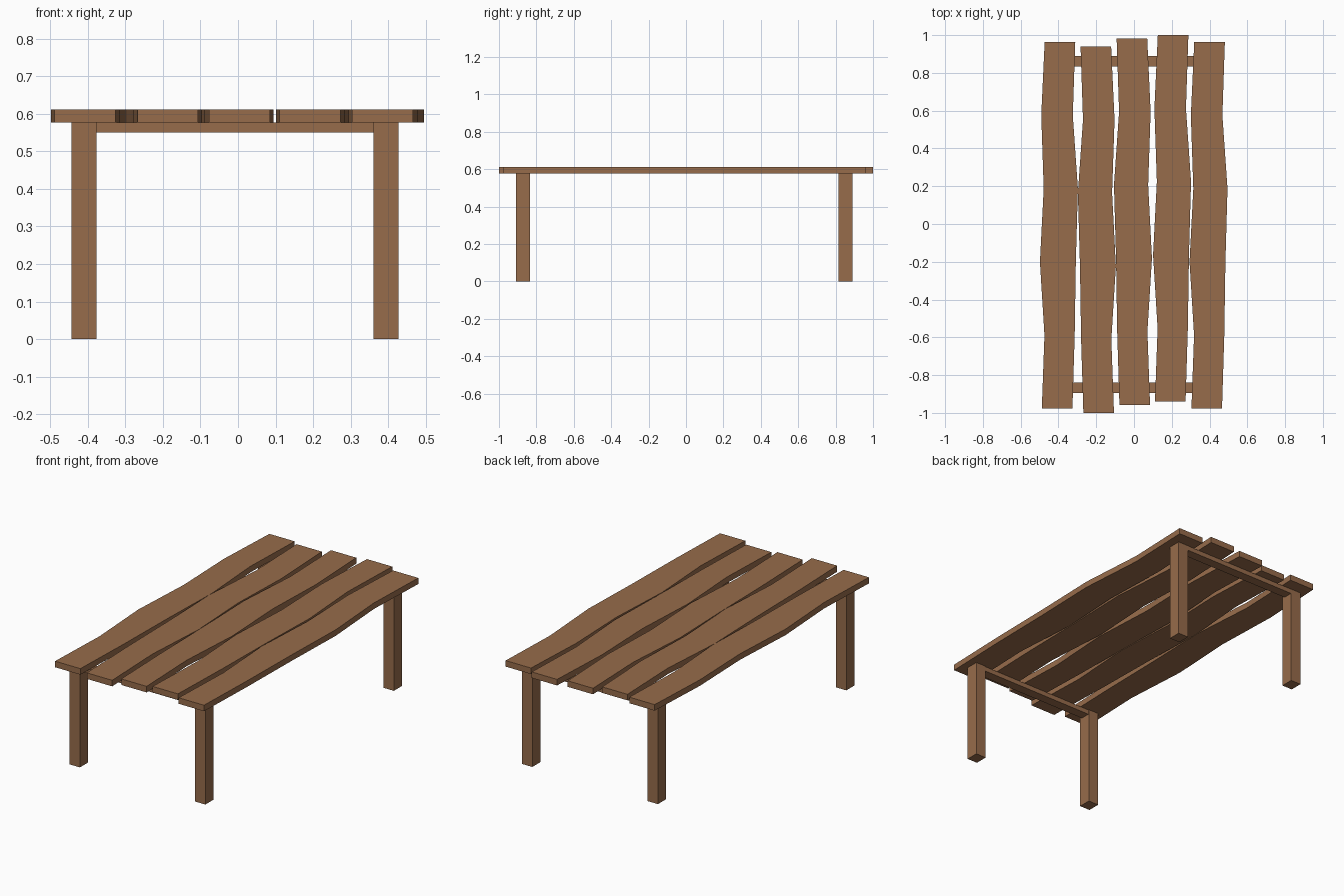
import bpy
import bmesh

cube = bpy.data.objects.get("Cube")
if cube:
    bpy.data.objects.remove(cube, do_unlink=True)

wood = bpy.data.materials.new("brown wood")
wood.use_nodes = True
brown = (0.31, 0.15, 0.07, 1)
wood.diffuse_color = brown
wood.node_tree.nodes["Principled BSDF"].inputs["Base Color"].default_value = brown

UNDERSIDE, TOP = 0.577, 0.612


def finish(name, bm):
    bmesh.ops.recalc_face_normals(bm, faces=bm.faces[:])
    mesh = bpy.data.meshes.new(name)
    bm.to_mesh(mesh)
    bm.free()
    mesh.materials.append(wood)
    bpy.context.collection.objects.link(bpy.data.objects.new(name, mesh))


def box(name, low, high):
    bm = bmesh.new()
    bmesh.ops.create_cube(bm, size=1)
    for v in bm.verts:
        v.co = [(a + b) / 2 + c * (b - a) for a, b, c in zip(low, high, v.co)]
    finish(name, bm)


# Wavy plank outline: left and right edge at even steps from front to back
EDGES = [(-0.092, 0.07), (-0.078, 0.082), (-0.102, 0.088),
         (-0.082, 0.099), (-0.095, 0.072), (-0.077, 0.085)]
LENGTH = 1.94


def plank(name, x, y, flip):
    bm = bmesh.new()
    rows = []
    for i, (left, right) in enumerate(EDGES):
        py = y + LENGTH * (i / (len(EDGES) - 1) - 0.5)
        rows.append([bm.verts.new((x + flip * e, py, UNDERSIDE)) for e in (left, right)])
    faces = [bm.faces.new((a[0], a[1], b[1], b[0])) for a, b in zip(rows, rows[1:])]
    # Thicken the outline upward, keeping the lower faces
    raised = bmesh.ops.extrude_face_region(bm, geom=faces, use_keep_orig=True)["geom"]
    for v in raised:
        if isinstance(v, bmesh.types.BMVert):
            v.co.z = TOP
    finish(name, bm)


# Tabletop: five staggered planks, two of them mirrored
for n, (x, y, flip) in enumerate([(-0.396, -0.007, 1), (-0.198, -0.03, -1),
                                  (-0.007, 0.012, -1), (0.203, 0.03, 1),
                                  (0.396, -0.007, 1)], 1):
    plank(f"plank_{n}", x, y, flip)

# Legs and the crossbar between each pair
for end, leg_y, bar_y in (("front", -0.871, -0.866), ("back", 0.853, 0.861)):
    for side, x in (("right", -0.41), ("left", 0.394)):
        box(f"{end}_{side}_leg", (x - 0.033, leg_y - 0.037, 0),
            (x + 0.033, leg_y + 0.037, UNDERSIDE))
    box(f"{end}_crossbar", (-0.377, bar_y - 0.028, 0.55), (0.361, bar_y + 0.028, UNDERSIDE))
